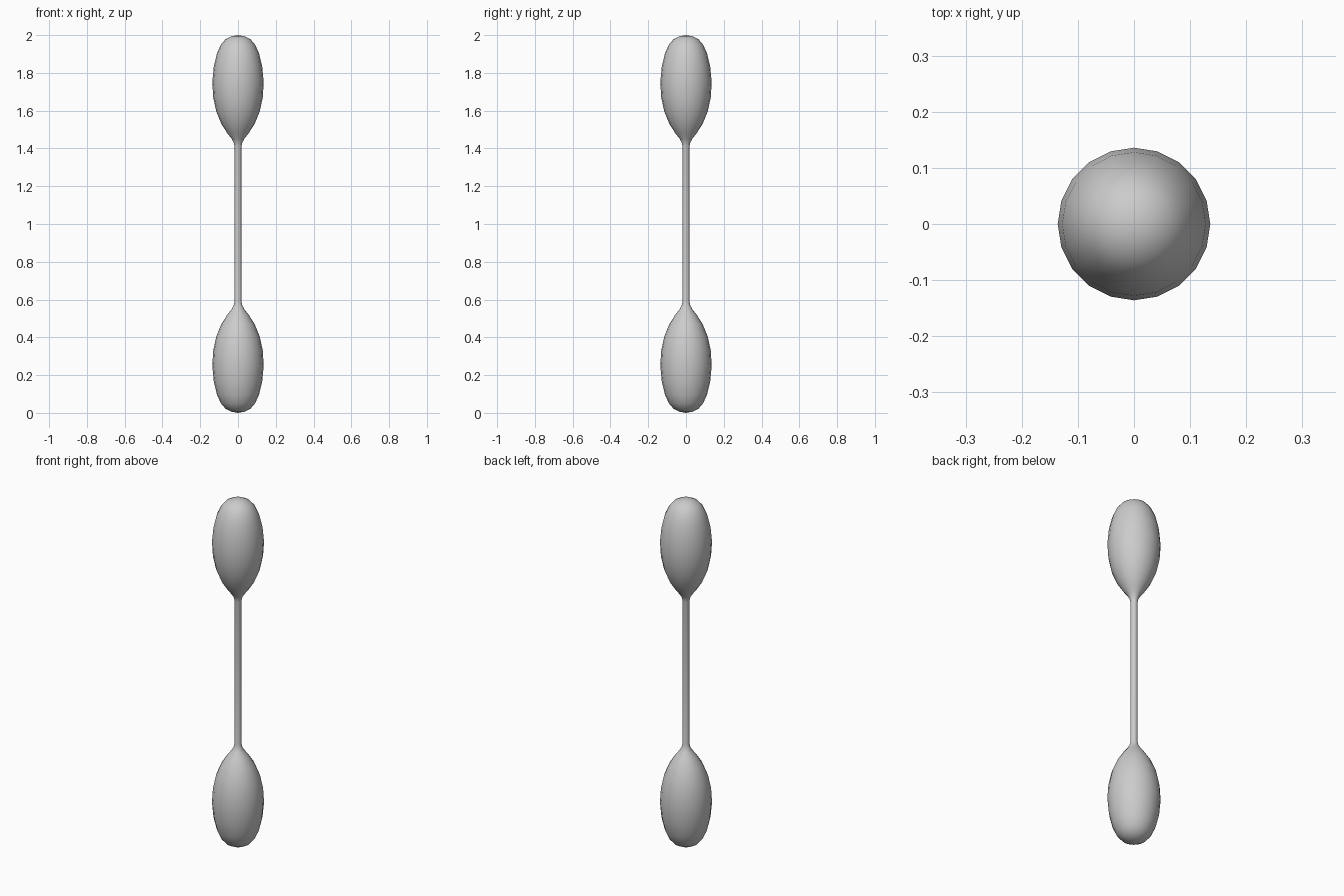
import bpy, bmesh
from math import sin, cos, pi

if "Cube" in bpy.data.objects:
    bpy.data.objects.remove(bpy.data.objects["Cube"])

SIDES = 20


def lathe(name, profile):
    """Revolve (radius, z) points around z; zero radius becomes a pole."""
    bm = bmesh.new()
    rings = []
    for r, z in profile:
        n = 1 if r == 0 else SIDES
        rings.append([bm.verts.new((r * cos(2 * pi * i / SIDES), r * sin(2 * pi * i / SIDES), z))
                      for i in range(n)])
    for a, b in zip(rings, rings[1:]):
        for i in range(SIDES):
            j = (i + 1) % SIDES
            quad = [a[i % len(a)], a[j % len(a)], b[j % len(b)], b[i % len(b)]]
            bm.faces.new(list(dict.fromkeys(quad)))
    bmesh.ops.recalc_face_normals(bm, faces=bm.faces)
    for f in bm.faces:
        f.smooth = True
    mesh = bpy.data.meshes.new(name)
    bm.to_mesh(mesh)
    bm.free()
    obj = bpy.data.objects.new(name, mesh)
    bpy.context.collection.objects.link(obj)
    return obj


# Egg-shaped end flaring out of the thin handle, mirrored top to bottom
bulb = [(0, 0), (0.035, 0.006), (0.066, 0.022), (0.09, 0.05), (0.111, 0.095),
        (0.128, 0.165), (0.136, 0.25), (0.131, 0.33), (0.115, 0.405),
        (0.088, 0.47), (0.056, 0.52), (0.034, 0.548), (0.023, 0.568), (0.018, 0.59)]
lathe("double_ended_pestle", bulb + [(r, 2 - z) for r, z in reversed(bulb)])
